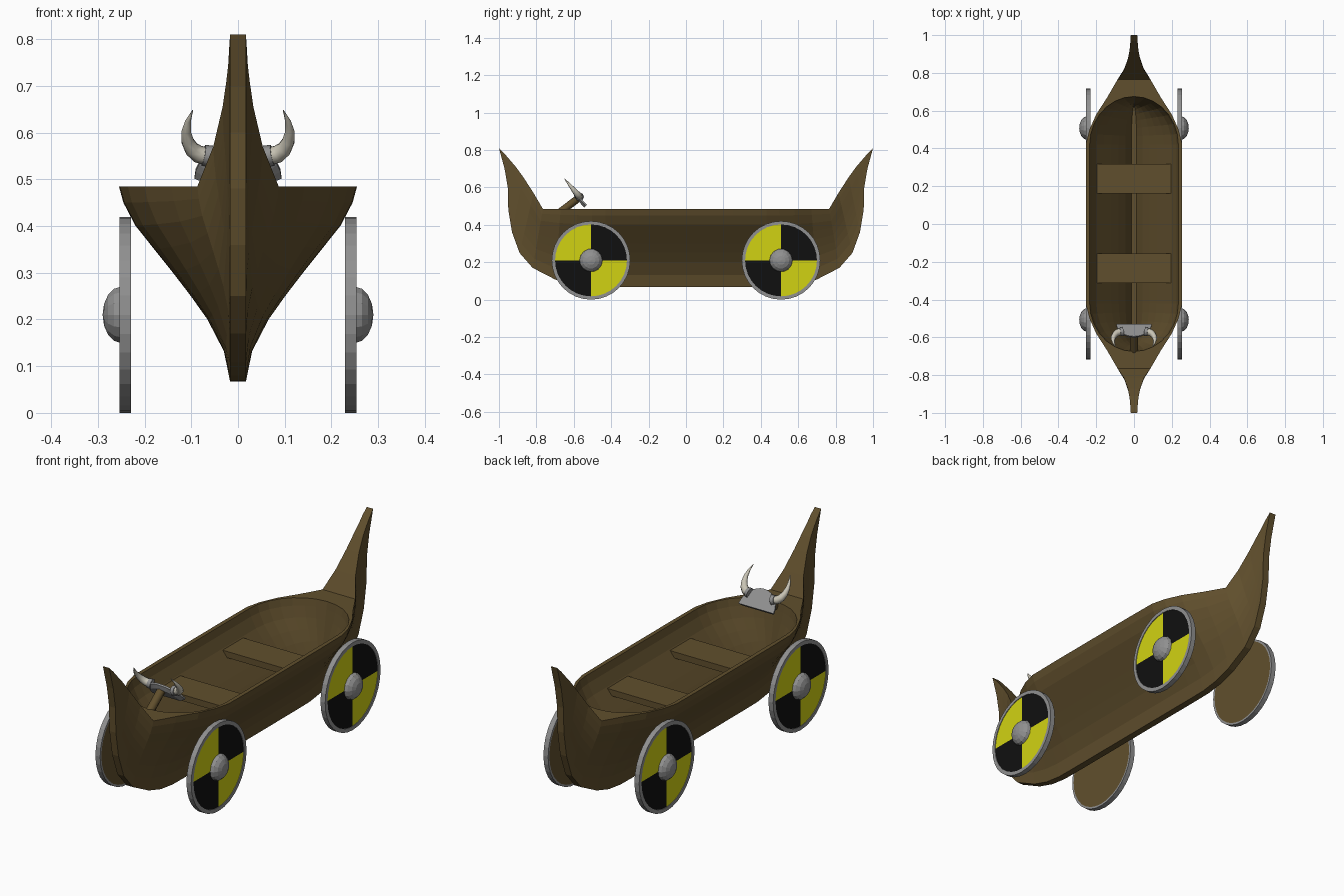
import bpy, bmesh, math
from mathutils import Vector

if "Cube" in bpy.data.objects:
    bpy.data.objects.remove(bpy.data.objects["Cube"])


def material(name, r, g, b):
    m = bpy.data.materials.new(name)
    m.diffuse_color = (r, g, b, 1)
    m.use_nodes = True
    m.node_tree.nodes["Principled BSDF"].inputs["Base Color"].default_value = m.diffuse_color
    return m


BROWN = material("dark_wood", .118, .078, .026)
GREY = material("steel_grey", .28, .28, .28)
YELLOW = material("shield_yellow", .64, .65, .006)
BLACK = material("shield_black", .005, .005, .005)
BONE = material("horn_bone", .58, .55, .46)


def finish(bm, name, mats, loc=(0, 0, 0), rot=0):
    bmesh.ops.remove_doubles(bm, verts=bm.verts, dist=1e-5)
    bmesh.ops.recalc_face_normals(bm, faces=bm.faces)
    me = bpy.data.meshes.new(name)
    bm.to_mesh(me)
    bm.free()
    for m in mats:
        me.materials.append(m)
    ob = bpy.data.objects.new(name, me)
    bpy.context.collection.objects.link(ob)
    ob.location = loc
    ob.rotation_euler.z = rot
    return ob


# ---- hull: keel point, gunwale point and gunwale half width per station
STATIONS = [  # y keel, z keel, y top, z top, half width
    (0, .067, 0, .485, .255), (.25, .067, .25, .485, .255),
    (.43, .067, .43, .485, .253), (.52, .068, .50, .485, .236),
    (.61, .08, .58, .485, .200), (.70, .108, .67, .485, .142),
    (.82, .17, .765, .485, .087), (.89, .25, .815, .57, .053),
    (.93, .36, .87, .655, .033), (.95, .48, .91, .71, .025),
    (.953, .6, .94, .745, .021), (.97, .7, .97, .78, .019),
    (1, .81, 1, .81, .017)]
SECTION = [(1, 1), (.917, .96), (.8, .853), (.68, .685), (.56, .517),
           (.44, .355), (.32, .205), (.155, .055), (0, 0)]
KEEL = .017
DECK = 6  # station where the raised prow starts


def spread(t):
    for (t1, f1), (t0, f0) in zip(SECTION, SECTION[1:]):
        if t >= t0:
            return f0 + (f1 - f0) * (t - t0) / (t1 - t0)
    return 0


bm = bmesh.new()
rings = []
n = len(STATIONS)
order = [(i, -1) for i in range(n - 1, 0, -1)] + [(i, 1) for i in range(n)]
for i, sy in order:
    yk, zk, yt, zt, w = STATIONS[i]
    half = [(KEEL + (w - KEEL) * f, sy * (yk + (yt - yk) * t), zk + (zt - zk) * t)
            for t, f in SECTION]
    pts = half + [(-x, y, z) for x, y, z in reversed(half)]
    rings.append([bm.verts.new(p) for p in pts])
for k, (a, b) in enumerate(zip(rings, rings[1:])):
    for j in range(len(a) - 1):
        bm.faces.new((a[j], a[j + 1], b[j + 1], b[j]))
    if min(order[k][0], order[k + 1][0]) >= DECK:      # top of the prow
        bm.faces.new((a[-1], a[0], b[0], b[-1]))

# hollow inside
bowl = []
for z in (.485, .45, .4, .35, .3, .25, .2, .14):
    t = (z - .067) / .418
    X = max(.006, KEEL + .238 * spread(t) - .02)
    L = .255 * (.75 + .25 * t)
    bowl.append([bm.verts.new((X * math.cos(a), s * .42 + L * math.sin(a), z))
                 for s, base in ((1, 0), (-1, math.pi))
                 for a in [base + math.pi * q / 14 for q in range(15)]])
for a, b in zip(bowl, bowl[1:]):
    for j in range(len(a)):
        q = (j + 1) % len(a)
        bm.faces.new((a[j], a[q], b[q], b[j]))
bm.faces.new(bowl[-1])
bmesh.ops.remove_doubles(bm, verts=bm.verts, dist=1e-5)

# flat rim between the gunwale and the opening
edge = [e for e in bm.edges if e.is_boundary and all(abs(v.co.z - .485) < 1e-4 for v in e.verts)]
bmesh.ops.triangle_fill(bm, use_beauty=True, edges=edge, normal=(0, 0, 1))
finish(bm, "hull", [BROWN])

# ---- bench seats with ends tapered to the hull
for name, y in (("front_seat", -.235), ("rear_seat", .24)):
    bm = bmesh.new()
    bmesh.ops.create_cube(bm, size=1)
    for v in bm.verts:
        top = v.co.z > 0
        v.co = (v.co.x * (.39 if top else .348), y + v.co.y * .155, .395 if top else .365)
    finish(bm, name, [BROWN])


# ---- shield wheels, turned around the x axis
def lathe(name, profile, segs, rule, loc, rot):
    bm = bmesh.new()
    rows = [[bm.verts.new((x, r * math.cos(2 * math.pi * k / segs),
                           r * math.sin(2 * math.pi * k / segs))) for k in range(segs)]
            for x, r in profile]
    for i, (a, b) in enumerate(zip(rows, rows[1:])):
        for k in range(segs):
            q = (k + 1) % segs
            vs = (a[k], a[q], b[q], b[k])
            if profile[i][1] == 0:
                vs = (a[k], b[q], b[k])
            elif profile[i + 1][1] == 0:
                vs = (a[k], a[q], b[k])
            f = bm.faces.new(vs)
            f.material_index = rule(i, f.calc_center_median())
    finish(bm, name, [BROWN, GREY, YELLOW, BLACK], loc, rot)


def shield_colour(i, c):
    if i == 0:
        return 0
    if i < 5:
        return 1
    return 2 if c.y * c.z < 0 else 3


WHEEL = [(.229, 0), (.229, .2), (.229, .21), (.254, .21), (.254, .192), (.251, .192), (.251, 0)]
BOSS = [(.25 + .04 * math.sin(a), .062 * math.cos(a) if k < 4 else 0)
        for k, a in enumerate(math.pi / 8 * q for q in range(5))]
for end, y in (("front", -.508), ("rear", .508)):
    for side, rot in (("right", 0), ("left", math.pi)):
        lathe(f"{end}_{side}_shield_wheel", WHEEL, 32, shield_colour, (0, y, .21), rot)
        lathe(f"{end}_{side}_boss", BOSS, 14, lambda i, c: 1, (0, y, .21), rot)


# ---- steering column, collars and horns as tapered tubes
def tube(name, pts, radii, mat, res=2):
    cu = bpy.data.curves.new(name, 'CURVE')
    cu.dimensions = '3D'
    cu.bevel_depth = 1
    cu.bevel_resolution = res
    cu.use_fill_caps = True
    sp = cu.splines.new('POLY')
    sp.points.add(len(pts) - 1)
    for p, co, r in zip(sp.points, pts, radii):
        p.co = (*co, 1)
        p.radius = r
    ob = bpy.data.objects.new(name, cu)
    bpy.context.collection.objects.link(ob)
    cu.materials.append(mat)
    bpy.ops.object.select_all(action='DESELECT')
    ob.select_set(True)
    bpy.context.view_layer.objects.active = ob
    bpy.ops.object.convert(target='MESH')


tube("steering_column", [(0, -.69, .455), (0, -.572, .545)], [.02, .02], BROWN)


def tilt(x, z):
    return (x, -.535 - (z - .507) * .82, z)


HORN = [(.066, .55, .019), (.085, .554, .019), (.099, .565, .017), (.108, .582, .014),
        (.111, .603, .010), (.107, .625, .006), (.097, .648, .001)]
for side, s in (("right", 1), ("left", -1)):
    tube(side + "_horn", [tilt(s * x, z) for x, z, r in HORN], [r for x, z, r in HORN], BONE)
    tube(side + "_horn_collar", [tilt(s * .058, .549), tilt(s * .074, .552)], [.024, .022], GREY)

# ---- half-round helmet plate used as the steering wheel
bm = bmesh.new()
up, back = Vector((0, -.68, .73)), Vector((0, -.73, -.68))
layers = []
for scale, depth in ((1, 0), (1, .008), (.8, .02)):
    layers.append([bm.verts.new(Vector((0, -.53, .507)) + back * depth + up * .095 * scale * math.sin(a)
                                + Vector((.093 * scale * math.cos(a), 0, 0)))
                   for a in [math.pi * k / 14 for k in range(15)]])
bm.faces.new(layers[0])
bm.faces.new(layers[-1])
for a, b in zip(layers, layers[1:]):
    for j in range(15):
        q = (j + 1) % 15
        bm.faces.new((a[j], a[q], b[q], b[j]))
finish(bm, "helmet_steering_plate", [GREY])
